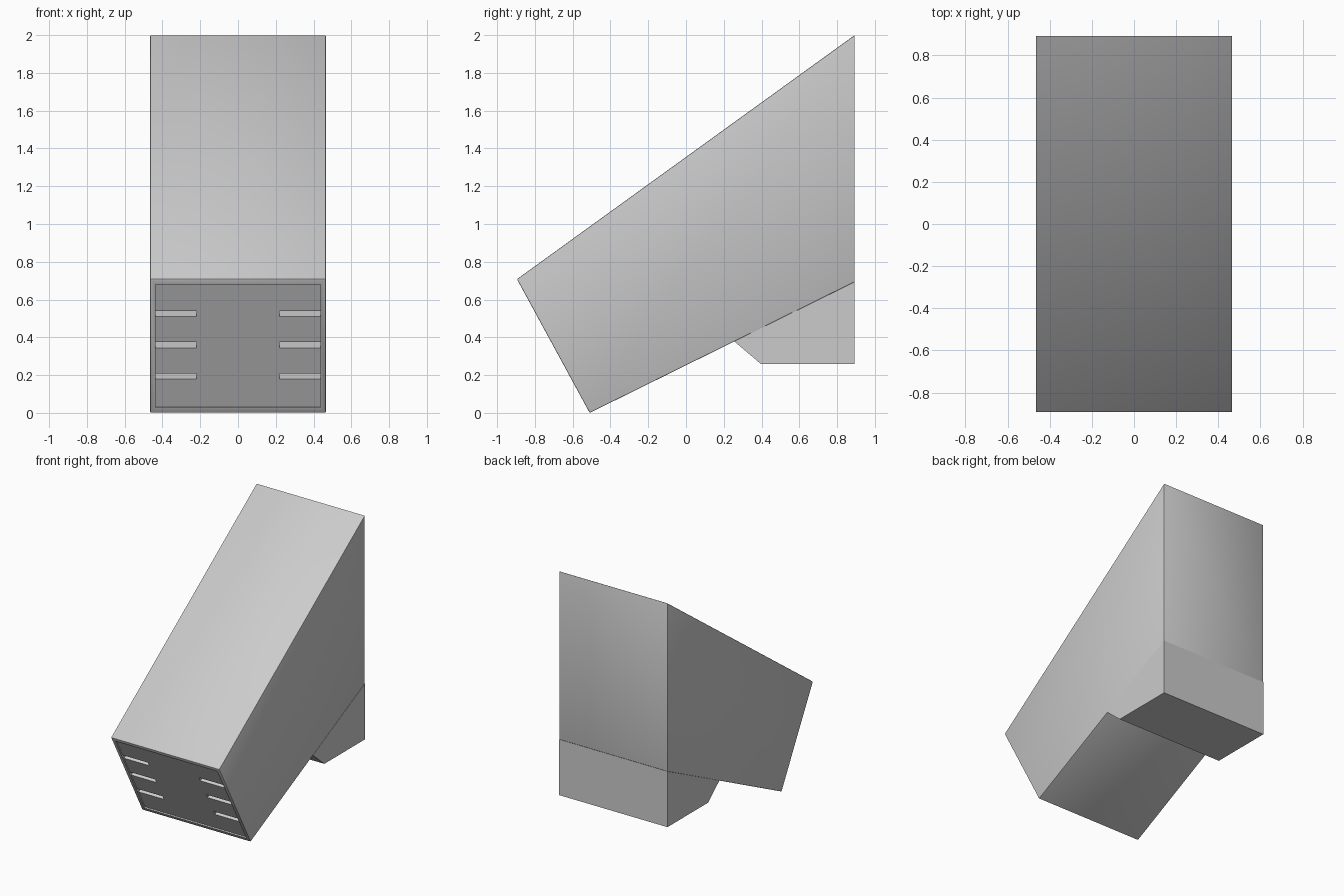
import bpy, bmesh
from mathutils import Vector, Matrix

if "Cube" in bpy.data.objects:
    bpy.data.objects.remove(bpy.data.objects["Cube"])

HALF = 0.466  # half width of the housing


def prism(name, profile, bevel):
    """Extrude a (y, z) side profile across the full width."""
    bm = bmesh.new()
    face = bm.faces.new([bm.verts.new((-HALF, y, z)) for y, z in profile])
    ext = bmesh.ops.extrude_face_region(bm, geom=[face])
    verts = [v for v in ext["geom"] if isinstance(v, bmesh.types.BMVert)]
    bmesh.ops.translate(bm, verts=verts, vec=(2 * HALF, 0, 0))
    bmesh.ops.recalc_face_normals(bm, faces=bm.faces)
    if bevel:
        bmesh.ops.bevel(bm, geom=bm.edges[:], offset=bevel, segments=2,
                        profile=0.5, affect='EDGES')
    mesh = bpy.data.meshes.new(name)
    bm.to_mesh(mesh)
    bm.free()
    obj = bpy.data.objects.new(name, mesh)
    bpy.context.collection.objects.link(obj)
    return obj


# Slanted housing and the rear foot under it
low, high = Vector((0, -0.51, 0.0)), Vector((0, -0.895, 0.708))
housing = prism("housing", [low.yz, (0.893, 0.693), (0.893, 2.0), high.yz], 0.005)
foot = prism("rear_foot", [(0.255, 0.379), (0.395, 0.26), (0.893, 0.26), (0.893, 0.693)], 0)

# Frame of the tilted front face: X across, N inward, U up along the face
U = (high - low).normalized()
X = Vector((1, 0, 0))
N = U.cross(X)
LENGTH = (high - low).length


def cut_front(name, x, s, width, height, depth):
    """Cut a box into the front face, centred at x and distance s up the face."""
    bpy.ops.mesh.primitive_cube_add(size=1)
    box = bpy.context.object
    box.name = name
    out = 0.02
    centre = low + X * x + U * s + N * ((depth - out) / 2)
    frame = Matrix((X, N, U)).transposed().to_4x4()
    box.matrix_world = (Matrix.Translation(centre) @ frame
                        @ Matrix.Diagonal((width, depth + out, height, 1)))
    box.hide_render = True
    mod = housing.modifiers.new(name, 'BOOLEAN')
    mod.object = box
    mod.solver = 'EXACT'
    bpy.context.view_layer.objects.active = housing
    bpy.ops.object.modifier_apply(modifier=name)
    bpy.data.objects.remove(box)


# Shallow recessed front panel
cut_front("panel_recess", 0, LENGTH / 2, 0.876, LENGTH - 0.062, 0.01)

# Three vent slots on each side
for z in (0.19, 0.355, 0.52):
    for side in (-1, 1):
        cut_front("vent_slot", side * 0.328, z / U.z, 0.218, 0.034, 0.08)

bpy.ops.object.select_all(action='DESELECT')
housing.select_set(True)
bpy.context.view_layer.objects.active = housing
bpy.ops.object.shade_smooth_by_angle()
